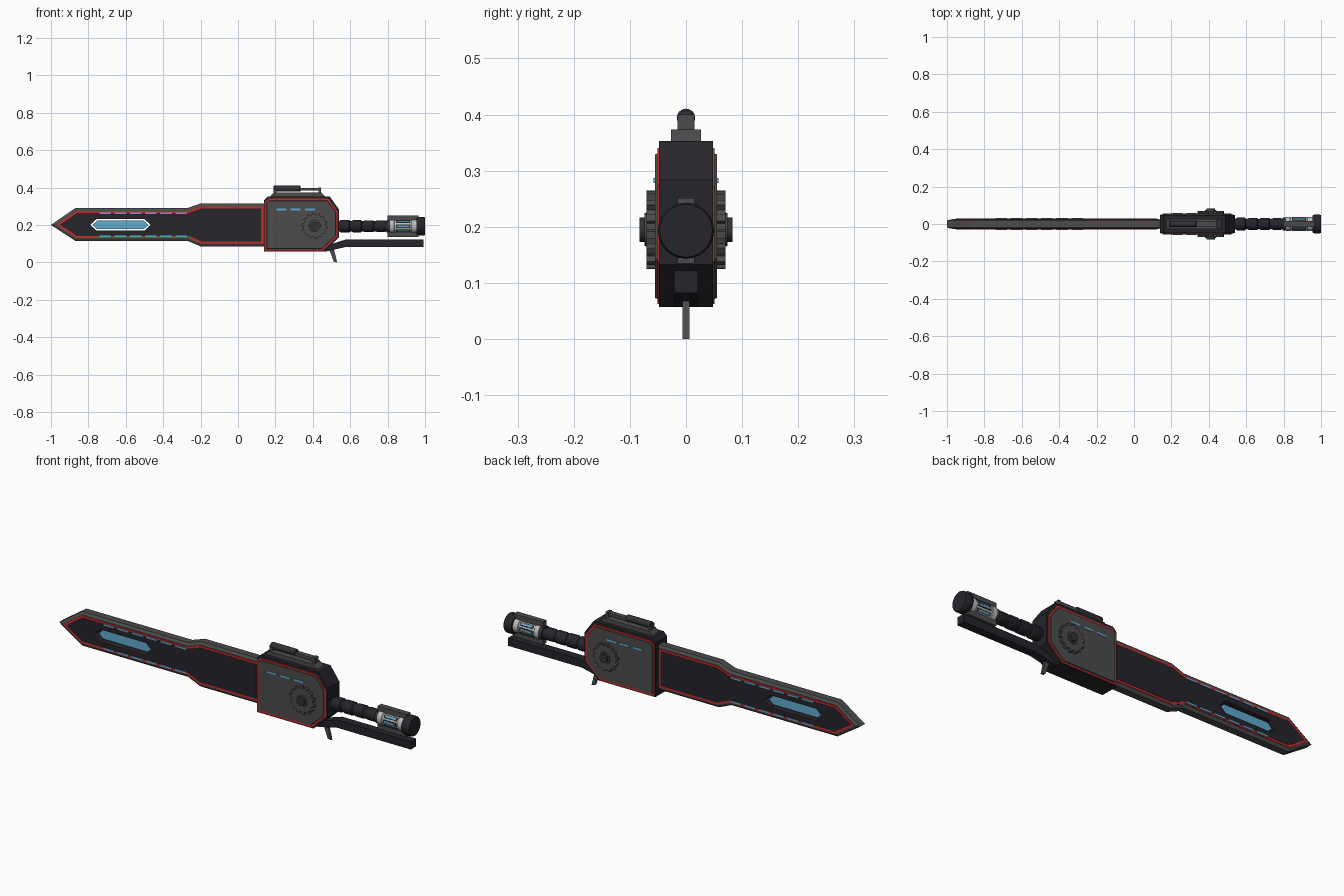
import bpy, bmesh, math
from mathutils import Vector, Matrix

if "Cube" in bpy.data.objects:
    bpy.data.objects.remove(bpy.data.objects["Cube"])


def material(name, r, g, b):
    m = bpy.data.materials.new(name)
    m.diffuse_color = (r, g, b, 1)
    m.use_nodes = True
    m.node_tree.nodes["Principled BSDF"].inputs["Base Color"].default_value = m.diffuse_color
    return m


DARK = material("dark_slate", 0.018, 0.018, 0.024)
GREY = material("steel_grey", 0.072, 0.072, 0.072)
BLACK = material("black_grey", 0.03, 0.032, 0.036)
RED = material("red_trim", 0.52, 0.025, 0.025)
BLUE = material("blue_glow", 0.12, 0.40, 0.62)
LIGHT = material("light_grey", 0.5, 0.5, 0.5)


def finish(name, bm, mat, smooth=False):
    bmesh.ops.recalc_face_normals(bm, faces=bm.faces)
    me = bpy.data.meshes.new(name)
    bm.to_mesh(me)
    bm.free()
    me.materials.append(mat)
    if smooth:
        me.shade_smooth()
        me.set_sharp_from_angle(angle=math.radians(32))
    ob = bpy.data.objects.new(name, me)
    bpy.context.collection.objects.link(ob)
    return ob


def inset(pts, d):
    """Move every edge of a counter-clockwise x,z outline inwards by d."""
    out = []
    n = len(pts)
    for i in range(n):
        a, b, c = (Vector(pts[(i + k) % n]) for k in (-1, 0, 1))
        n1 = Vector((-(b - a).y, (b - a).x)).normalized()
        n2 = Vector((-(c - b).y, (c - b).x)).normalized()
        out.append(tuple(b + (n1 + n2) * (d / (1 + n1.dot(n2)))))
    return out


def loft(name, rings, mat):
    """Join x,z outlines placed at successive y positions: [(y, outline), ...]."""
    bm = bmesh.new()
    vs = [[bm.verts.new((x, y, z)) for x, z in pts] for y, pts in rings]
    n = len(vs[0])
    for a, b in zip(vs, vs[1:]):
        for i in range(n):
            bm.faces.new((a[i], a[(i + 1) % n], b[(i + 1) % n], b[i]))
    bm.faces.new(vs[0])
    bm.faces.new(vs[-1])
    return finish(name, bm, mat)


def prism(name, pts, y0, y1, mat):
    return loft(name, [(y0, pts), (y1, pts)], mat)


def rect(x0, x1, z0, z1):
    return [(x0, z0), (x1, z0), (x1, z1), (x0, z1)]


def lathe(name, prof, mat, z=0.193, sides=24, axis='x', loc=(0, 0, 0)):
    """Turn (position, radius) pairs about the x axis (or the y axis at loc)."""
    bm = bmesh.new()
    rings = []
    for p, r in prof:
        ring = []
        for i in range(sides):
            a = 2 * math.pi * i / sides
            c, s = r * math.cos(a), r * math.sin(a)
            co = (p, c, z + s) if axis == 'x' else (loc[0] + c, p, loc[2] + s)
            ring.append(bm.verts.new(co))
        rings.append(ring)
    for a, b in zip(rings, rings[1:]):
        for i in range(sides):
            bm.faces.new((a[i], a[(i + 1) % sides], b[(i + 1) % sides], b[i]))
    bm.faces.new(rings[0])
    bm.faces.new(rings[-1])
    return finish(name, bm, mat, True)


# Blade outline and its through window
blade = [(-1, 0.2), (-0.87, 0.115), (-0.27, 0.115), (-0.2, 0.085), (0.15, 0.085),
         (0.15, 0.315), (-0.2, 0.315), (-0.27, 0.29), (-0.87, 0.29)]
window = [(-0.79, 0.2), (-0.757, 0.17), (-0.5, 0.17), (-0.467, 0.2),
          (-0.5, 0.231), (-0.757, 0.231)]
cutter = prism("window_cutter", window, -0.1, 0.1, DARK)


def cut_window(ob):
    m = ob.modifiers.new("window", 'BOOLEAN')
    m.operation, m.solver, m.object = 'DIFFERENCE', 'EXACT', cutter
    dg = bpy.context.evaluated_depsgraph_get()
    me = bpy.data.meshes.new_from_object(ob.evaluated_get(dg))
    ob.modifiers.clear()
    ob.data = me
    me.materials.clear()
    return me


inner = inset(blade, 0.012)
core = loft("blade_core", [(-0.025, inner), (-0.018, blade), (0.018, blade), (0.025, inner)], GREY)
me = cut_window(core)
me.materials.append(GREY)
me.materials.append(DARK)
for p in me.polygons:  # dark window walls
    c = p.center
    hole = abs(p.normal.y) < 0.5 and -0.8 < c.x < -0.46 and 0.16 < c.z < 0.24
    p.material_index = 1 if hole else 0

for s, side in ((-1, "front"), (1, "back")):
    trim = prism("blade_trim_" + side, inset(blade, 0.016), s * 0.025, s * 0.028, RED)
    cut_window(trim).materials.append(RED)
    panel = prism("blade_panel_" + side, inset(blade, 0.027), s * 0.028, s * 0.0295, DARK)
    cut_window(panel).materials.append(DARK)
    # Light dashes along the blade
    for i in range(6):
        x = -0.74 + 0.081 * i
        for z in (0.14, 0.262):
            prism("blade_dash_" + side, rect(x, x + 0.062, z - 0.004, z + 0.004),
                  s * 0.029, s * 0.032, BLUE)
bpy.data.objects.remove(cutter)
prism("blade_light_core", inset(window, 0.008), -0.014, 0.014, BLUE)

# Engine housing
body = [(0.14, 0.057), (0.46, 0.057), (0.54, 0.133), (0.54, 0.283), (0.49, 0.353),
        (0.16, 0.353), (0.14, 0.333)]
plate = [(0.143, 0.062), (0.452, 0.062), (0.532, 0.138), (0.532, 0.272), (0.482, 0.34),
         (0.163, 0.34), (0.143, 0.32)]
prism("housing", body, -0.048, 0.048, DARK)
gx, gz, teeth = 0.41, 0.195, 14
gear = []
for i in range(teeth):
    for f, r in ((0, 0.06), (0.4, 0.06), (0.5, 0.07), (0.9, 0.07)):
        a = 2 * math.pi * (i + f) / teeth
        gear.append((gx + r * math.cos(a), gz + r * math.sin(a)))
for s, side in ((-1, "front"), (1, "back")):
    prism("housing_trim_" + side, plate, s * 0.047, s * 0.0505, RED)
    p = inset(plate, 0.009)
    loft("housing_plate_" + side, [(s * 0.05, p), (s * 0.055, inset(p, 0.002))], GREY)
    for i in range(3):
        x = 0.205 + 0.076 * i
        prism("housing_dash_" + side, rect(x, x + 0.054, 0.278, 0.287), s * 0.054, s * 0.0575, BLUE)
    # Gear and its hub
    prism("gear_" + side, gear, s * 0.054, s * 0.07, GREY)
    lathe("hub_ring_" + side, [(s * 0.069, 0.031), (s * 0.074, 0.029)], GREY,
          axis='y', loc=(gx, 0, gz))
    lathe("hub_" + side, [(s * 0.07, 0.022), (s * 0.083, 0.022)], BLACK,
          axis='y', loc=(gx, 0, gz))

# Top rail: base, posts, thin bar and barrel
base = [(0.17, 0.35), (0.47, 0.35), (0.445, 0.373), (0.19, 0.373)]
prism("rail_base", base, -0.027, 0.027, GREY)
prism("rail_bar", rect(0.19, 0.445, 0.383, 0.397), -0.013, 0.013, GREY)
for x in (0.19, 0.43):
    prism("rail_post", rect(x, x + 0.015, 0.37, 0.4), -0.015, 0.015, GREY)
lathe("rail_barrel", [(0.19, 0.013), (0.194, 0.0165), (0.33, 0.0165), (0.334, 0.013)],
      BLACK, z=0.394, sides=16)

# Handle: four tapered grip rings
prof = [(0.53, 0.028)]
for i in range(4):
    x = 0.54 + 0.064 * i
    prof += [(x, 0.027), (x + 0.012, 0.034 - 0.001 * i), (x + 0.054, 0.034 - 0.001 * i), (x + 0.06, 0.027)]
prof.append((0.81, 0.027))
lathe("grip", prof, DARK)

# Handle end: lit canister, rails and cap
lathe("canister_collar", [(0.795, 0.034), (0.815, 0.036)], BLACK)
lathe("canister", [(0.812, 0.038), (0.835, 0.038), (0.838, 0.035), (0.925, 0.035),
                   (0.928, 0.038), (0.955, 0.038)], LIGHT)
lathe("end_cap", [(0.955, 0.046), (0.962, 0.05), (0.994, 0.05), (1.0, 0.047)], DARK)


def slot(name, deg, x0, x1, half, r0, r1, mat):
    """Box on the canister wall, turned about the handle axis."""
    bm = bmesh.new()
    bmesh.ops.create_cube(bm, size=1)
    m = (Matrix.Translation((0, 0, 0.193)) @ Matrix.Rotation(math.radians(deg), 4, 'X')
         @ Matrix.Translation(((x0 + x1) / 2, 0, (r0 + r1) / 2))
         @ Matrix.Diagonal((x1 - x0, 2 * half, r1 - r0, 1)))
    bmesh.ops.transform(bm, matrix=m, verts=bm.verts)
    return finish(name, bm, mat)


for deg in (0, 180):
    slot("canister_rail", deg, 0.8, 0.965, 0.015, 0.03, 0.058, GREY)
for deg in (48, 90, 132, 228, 270, 312):
    slot("slot_frame", deg, 0.845, 0.92, 0.0085, 0.03, 0.0365, BLACK)
    slot("slot_light", deg, 0.852, 0.913, 0.0045, 0.034, 0.0378, BLUE)

# Lower guard bar and trigger
guard = [(0.44, 0.058), (0.47, 0.058), (0.575, 0.082), (0.993, 0.082), (0.993, 0.122),
         (0.575, 0.122), (0.5, 0.098)]
prism("guard_bar", guard, -0.0214, 0.0214, DARK)
prism("trigger", [(0.512, 0.003), (0.53, 0), (0.512, 0.075), (0.485, 0.07), (0.497, 0.045)],
      -0.006, 0.006, GREY)
